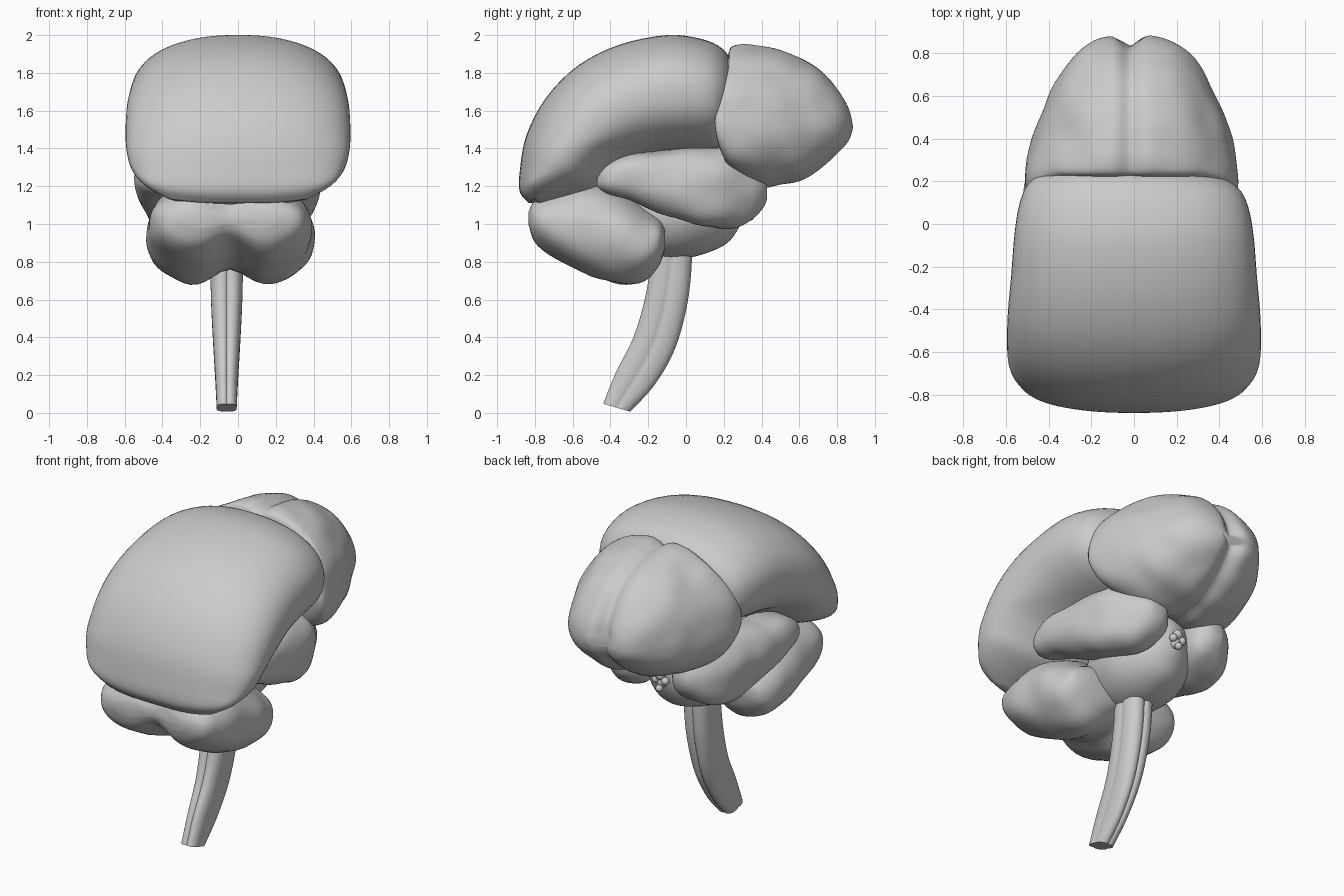
import bpy, bmesh, math
from mathutils import Vector, noise

if "Cube" in bpy.data.objects:
    bpy.data.objects.remove(bpy.data.objects["Cube"])


def spline(a, b, c, d, t):
    return tuple(0.5 * (2*q + (r-p)*t + (2*p-5*q+4*r-s)*t*t + (3*q-p-3*r+s)*t**3)
                 for p, q, r, s in zip(a, b, c, d))


def loft(name, secs, power=2.3, around=56, steps=4, deform=None, radius=None, bump=0.0):
    """Sections: (outer y, outer z, inner y, inner z, half width, centre x)."""
    rows = []
    for k in range(len(secs) - 1):
        a, d = secs[max(k-1, 0)], secs[min(k+2, len(secs)-1)]
        rows += [spline(a, secs[k], secs[k+1], d, j/steps) for j in range(steps)]
    rows.append(secs[-1])
    bm = bmesh.new()
    rings = []
    for oy, oz, iy, iz, hw, cx in rows:
        mid = Vector((cx, (oy+iy)/2, (oz+iz)/2))
        v = Vector((0, (oy-iy)/2, (oz-iz)/2))
        ring = []
        for i in range(around):
            t = 2*math.pi*i/around
            c, s = math.cos(t), math.sin(t)
            r = radius(t) if radius else 1
            p = mid + Vector((1, 0, 0))*hw*r*math.copysign(abs(c)**(2/power), c) \
                + v*r*math.copysign(abs(s)**(2/power), s)
            if deform:
                p = deform(p, mid)
            if bump:
                d = p - mid
                p += d.normalized()*bump*noise.noise(p*6)
            ring.append(bm.verts.new(p))
        rings.append(ring)
    for a, b in zip(rings, rings[1:]):
        for i in range(around):
            j = (i+1) % around
            bm.faces.new((a[i], a[j], b[j], b[i]))
    bm.faces.new(rings[0])
    bm.faces.new(rings[-1])
    bmesh.ops.recalc_face_normals(bm, faces=bm.faces)
    me = bpy.data.meshes.new(name)
    bm.to_mesh(me)
    bm.free()
    ob = bpy.data.objects.new(name, me)
    bpy.context.collection.objects.link(ob)
    smooth(ob)
    return ob


def smooth(ob):
    bpy.ops.object.select_all(action='DESELECT')
    ob.select_set(True)
    bpy.context.view_layer.objects.active = ob
    bpy.ops.object.shade_smooth_by_angle(angle=math.radians(50))


def upright(stations):
    """(y, low z, high z, half width, centre x) to loft sections."""
    return [(y, hi, y, lo, hw, cx) for y, lo, hi, hw, cx in stations]


# Large smooth arched rear lobe, lower corners drawn up and in
def cerebrum_shape(p, mid):
    low = max(0, min(1, (1.45 - p.z)/.35))
    p.z += .11*low*(abs(p.x)/.58)**3
    p.y -= .03*p.x*max(0, min(1, (p.y + .1)/.3))
    return p


loft("rear_cerebrum", [
    (-.83, 1.11, -.76, 1.10, .37, 0),
    (-.88, 1.17, -.64, 1.13, .50, 0),
    (-.88, 1.28, -.49, 1.18, .565, 0),
    (-.845, 1.47, -.41, 1.25, .59, 0),
    (-.74, 1.67, -.33, 1.31, .595, 0),
    (-.57, 1.84, -.23, 1.35, .59, 0),
    (-.35, 1.95, -.12, 1.37, .575, 0),
    (-.10, 2.00, .00, 1.38, .56, 0),
    (.08, 1.98, .10, 1.39, .535, 0),
    (.19, 1.93, .17, 1.41, .49, 0),
    (.25, 1.84, .21, 1.48, .40, 0),
    (.26, 1.75, .23, 1.57, .24, 0)], power=2.25, around=72, deform=cerebrum_shape)


# Frontal lobe with a midline cleft and a swept-back outer rim
def frontal_shape(p, mid):
    g = math.exp(-((p.x + .02)/.055)**2)
    p = p + (mid - p)*.10*g
    p.x *= 1 - .35*(p.z - 1.50)
    back = max(0, min(1, (.5 - p.y)/.3))
    p.y -= .09*back*min(1, abs(p.x)/.48)**2 * max(0, 1 - ((p.z-1.53)/.3)**2)
    p.y -= .05*g*max(0, (p.y - .6)/.28)
    return p


loft("frontal_lobe", upright([
    (.22, 1.34, 1.87, .42, -.01),
    (.235, 1.25, 1.94, .50, -.01),
    (.30, 1.20, 1.955, .51, -.01),
    (.40, 1.185, 1.945, .48, -.01),
    (.50, 1.20, 1.925, .44, -.01),
    (.60, 1.22, 1.89, .395, -.01),
    (.70, 1.28, 1.83, .345, -.01),
    (.80, 1.36, 1.73, .27, -.01),
    (.86, 1.42, 1.63, .18, -.01),
    (.885, 1.48, 1.55, .09, -.01)]), power=2.2, around=120, deform=frontal_shape, bump=.012)

# Temporal lobes, one on each side
for side, label in ((1, "right"), (-1, "left")):
    loft(label + "_temporal_lobe", upright([
        (y, lo, hi, hw, -.055 + side*cx) for y, lo, hi, hw, cx in (
            (-.47, 1.20, 1.25, .03, .36),
            (-.42, 1.16, 1.32, .10, .36),
            (-.30, 1.12, 1.37, .14, .345),
            (-.10, 1.04, 1.39, .165, .32),
            (.10, .98, 1.40, .175, .29),
            (.25, .98, 1.39, .17, .26),
            (.35, 1.03, 1.32, .13, .23),
            (.41, 1.10, 1.26, .07, .22),
            (.43, 1.15, 1.20, .03, .22))]), bump=.02)


# Cerebellum: two rounded halves with a shallow cleft
def cerebellum_shape(p, mid):
    g = math.exp(-((p.x + .04)/.12)**2)
    if p.z < mid.z:
        p.z += .10*g*min(1, (mid.z - p.z)/.2)
    else:
        p.z -= .04*g
    if p.y < -.6:
        p.y += .05*g*(-.6 - p.y)/.23
    return p


loft("cerebellum", upright([
    (-.835, .97, 1.09, .25, -.04),
    (-.80, .88, 1.15, .36, -.04),
    (-.70, .80, 1.20, .415, -.04),
    (-.50, .70, 1.235, .44, -.04),
    (-.35, .66, 1.19, .44, -.04),
    (-.22, .675, 1.10, .42, -.04),
    (-.14, .77, 1.04, .38, -.04),
    (-.11, .86, .99, .28, -.04)]), around=72, deform=cerebellum_shape, bump=.015)

# Bulging base between the lobes, above the stem
loft("brain_base", upright([
    (-.28, .88, 1.20, .20, -.06),
    (-.15, .82, 1.30, .26, -.06),
    (.00, .82, 1.34, .285, -.06),
    (.12, .85, 1.34, .25, -.06),
    (.22, .90, 1.30, .18, -.06),
    (.28, .98, 1.25, .11, -.06),
    (.31, 1.05, 1.18, .05, -.06)]), power=2.0)

# Stem made of four fused strands
loft("brain_stem", [
    (-.445, .05, -.29, .005, .058, -.06),
    (-.38, .22, -.16, .14, .066, -.06),
    (-.29, .40, -.05, .33, .078, -.06),
    (-.23, .60, .015, .56, .090, -.06),
    (-.20, .78, .04, .77, .095, -.06),
    (-.20, .92, .04, .92, .098, -.06)],
    power=2.2, around=64, radius=lambda t: .83 + .17*abs(math.sin(2*t))**.6)

# Cluster of small glands under the front
for i, (x, y, z, r) in enumerate((
        (-.05, .31, 1.07, .032), (-.085, .33, 1.09, .024), (-.02, .33, 1.09, .024),
        (-.05, .34, 1.04, .022), (-.05, .33, 1.12, .03))):
    bpy.ops.mesh.primitive_uv_sphere_add(segments=16, ring_count=10, radius=r, location=(x, y, z))
    gland = bpy.context.object
    gland.name = "gland_%d" % (i + 1)
    smooth(gland)
